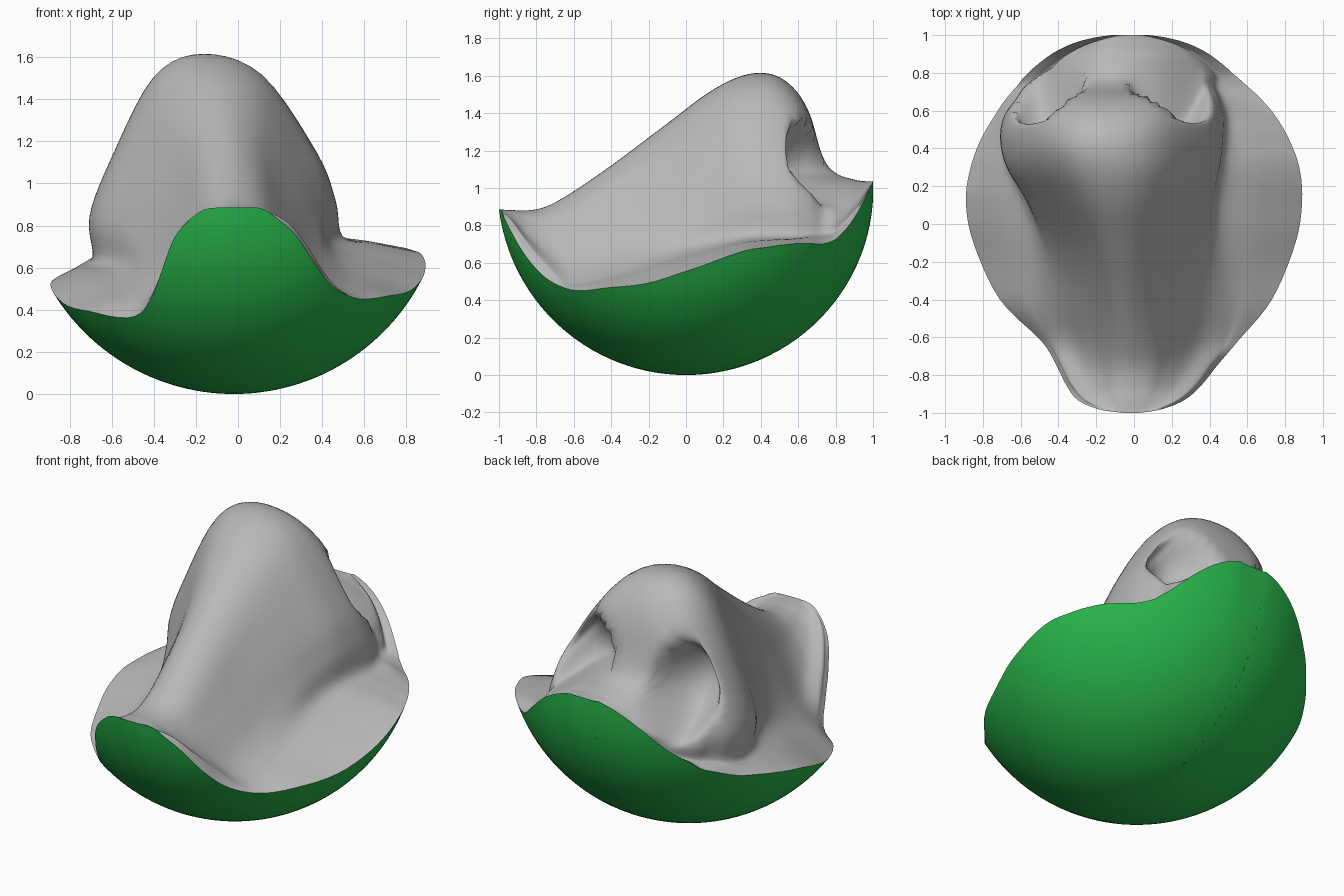
import bpy, math
from mathutils import Vector

if "Cube" in bpy.data.objects:
    bpy.data.objects.remove(bpy.data.objects["Cube"])

CENTRE, R = Vector((-0.02, 0, 1.005)), 1.005
STEP = 5

# stations: y, rim left x, rim right x, foot left x/z, foot right x/z, crest z
STATIONS = [
    (-1.0, -.06, .03, -.04, .885, .02, .885, .885),
    (-.98, -.19, .15, -.15, .87, .12, .87, .884),
    (-.93, -.30, .27, -.25, .81, .23, .82, .882),
    (-.85, -.36, .36, -.32, .69, .32, .71, .88),
    (-.75, -.41, .44, -.37, .55, .39, .60, .90),
    (-.62, -.49, .55, -.43, .45, .47, .50, .97),
    (-.40, -.71, .73, -.50, .49, .50, .54, 1.12),
    (-.10, -.85, .855, -.52, .58, .47, .64, 1.345),
    (.12, -.89, .89, -.58, .62, .46, .70, 1.51),
    (.30, -.865, .875, -.66, .64, .48, .74, 1.60),
    (.45, -.81, .82, -.69, .65, .495, .75, 1.61),
    (.57, -.74, .75, -.67, .68, .495, .75, 1.54),
    (.66, -.68, .675, -.61, .70, .47, .76, 1.40),
    (.73, -.62, .60, -.56, .71, .44, .76, 1.17),
    (.80, -.56, .52, -.47, .74, .43, .77, 1.08),
    (.90, -.43, .395, -.34, .85, .32, .87, 1.045),
    (.96, -.31, .27, -.22, .96, .20, .96, 1.036),
    (1.0, -.11, .07, -.08, 1.035, .05, 1.035, 1.035),
]
# flank shapes from foot to crest: (inward fraction, height fraction)
DOME = [(.25, .25), (.50, .62), (.72, .90)]
BELL = [(.25, .18), (.50, .53), (.74, .88)]
WING_LEFT = [(-.03, .20), (.16, .48), (.55, .885)]
WING_RIGHT = [(.05, .20), (.18, .46), (.57, .885)]


def smooth(a, b, v):
    t = min(max((v - a) / (b - a), 0), 1)
    return t * t * (3 - 2 * t)


def spline(points, steps):
    """Catmull-Rom through tuples of any length."""
    out = []
    for i in range(len(points) - 1):
        a, b = points[max(i - 1, 0)], points[i]
        c, d = points[i + 1], points[min(i + 2, len(points) - 1)]
        for k in range(steps):
            t = k / steps
            out.append(tuple(
                .5 * (2 * q + (r - p) * t + (2 * p - 5 * q + 4 * r - s) * t * t
                      + (3 * q - p - 3 * r + s) * t ** 3)
                for p, q, r, s in zip(a, b, c, d)))
    return out + [tuple(points[-1])]


def rim_point(x, y):
    """Point of the rim on the ball; the back lip rises by a set curve."""
    if y > .8:
        t = (y - .8) / .2
        z = .73 + .13 * t + .18 * t * t
        half = math.sqrt(max(R * R - (z - CENTRE.z) ** 2 - y * y, .0025))
        return CENTRE.x + math.copysign(half, x), z
    floor = .0144 if y < 0 else 0
    return x, CENTRE.z - math.sqrt(max(R * R - (x - CENTRE.x) ** 2 - y * y, floor))


def crest_x(y):
    if y < .4:
        return -.02 - .15 * ((y + 1) / 1.4) ** 2
    return -.17 * (1 - ((y - .4) / .6) ** 2)


def section(y, xl, xr, fl, zl, fr, zr, zc):
    xc = crest_x(y)
    w, f = smooth(-.4, .38, y), smooth(-.85, -.45, y)

    def flank(rim, foot, zf, wing):
        rim, zrim = rim_point(rim, y)
        pts = [(rim, zrim), ((rim + foot) / 2, (zrim + zf) / 2), (foot, zf)]
        for d, b, g in zip(DOME, BELL, wing):
            u, h = ((d[i] * (1 - f) + b[i] * f) * (1 - w) + g[i] * w for i in (0, 1))
            pts.append((foot + (xc - foot) * u, zf + (zc - zf) * h))
        return pts

    pts = (flank(xl, fl, zl, WING_LEFT) + [(xc, zc)]
           + flank(xr, fr, zr, WING_RIGHT)[::-1])
    return [Vector((x, y, z)) for x, z in spline(pts, STEP)]


def make(name, verts, faces, mat):
    me = bpy.data.meshes.new(name)
    me.from_pydata(verts, [], faces)
    me.materials.append(mat)
    me.polygons.foreach_set("use_smooth", [True] * len(me.polygons))
    me.update()
    ob = bpy.data.objects.new(name, me)
    bpy.context.collection.objects.link(ob)
    return ob


def material(name, rgb):
    m = bpy.data.materials.new(name)
    m.diffuse_color = (*rgb, 1)
    m.use_nodes = True
    m.node_tree.nodes["Principled BSDF"].inputs["Base Color"].default_value = m.diffuse_color
    return m


grey = material("grey", (.48, .48, .48))
green = material("green", (.022, .48, .072))

# nose surface lofted front to back
rows = [section(*s) for s in spline(STATIONS, STEP)]
n, m = len(rows), len(rows[0])
rim = ([rows[0][j].copy() for j in range(m)] + [rows[i][-1].copy() for i in range(1, n)]
       + [rows[-1][j].copy() for j in range(m - 2, -1, -1)]
       + [rows[i][0].copy() for i in range(n - 2, 0, -1)])

# nostrils pressed into the back face, fading out towards the lip
for cx, rx in ((-.45, .19), (.19, .22)):
    for row in rows:
        for v in row:
            d = ((v.x - cx) / rx) ** 2 + ((v.z - 1.07) / .29) ** 2
            if d < 1:
                v.y -= .25 * (1 - d) * smooth(.52, .64, v.y) * (1 - smooth(.74, .88, v.y))

make("nose_surface", [v for r in rows for v in r],
     [(i * m + j, i * m + j + 1, (i + 1) * m + j + 1, (i + 1) * m + j)
      for i in range(n - 1) for j in range(m - 1)], grey)

# round bowl from the bottom pole up to the rim
RINGS, k = 28, len(rim)
verts, faces = [CENTRE - Vector((0, 0, R))], []
for i in range(1, RINGS + 1):
    t = i / RINGS
    for p in rim:
        d = p - CENTRE
        ang = math.acos(max(-1, min(1, -d.z / d.length))) * t
        az = math.atan2(d.y, d.x)
        rad = R + (d.length - R) * t ** 6
        verts.append(CENTRE + rad * Vector((math.sin(ang) * math.cos(az),
                                            math.sin(ang) * math.sin(az),
                                            -math.cos(ang))))
for j in range(k):
    q = (j + 1) % k
    faces.append((0, 1 + q, 1 + j))
    for i in range(RINGS - 1):
        a, b = 1 + i * k, 1 + (i + 1) * k
        faces.append((a + j, a + q, b + q, b + j))
make("bowl", verts, faces, green)
